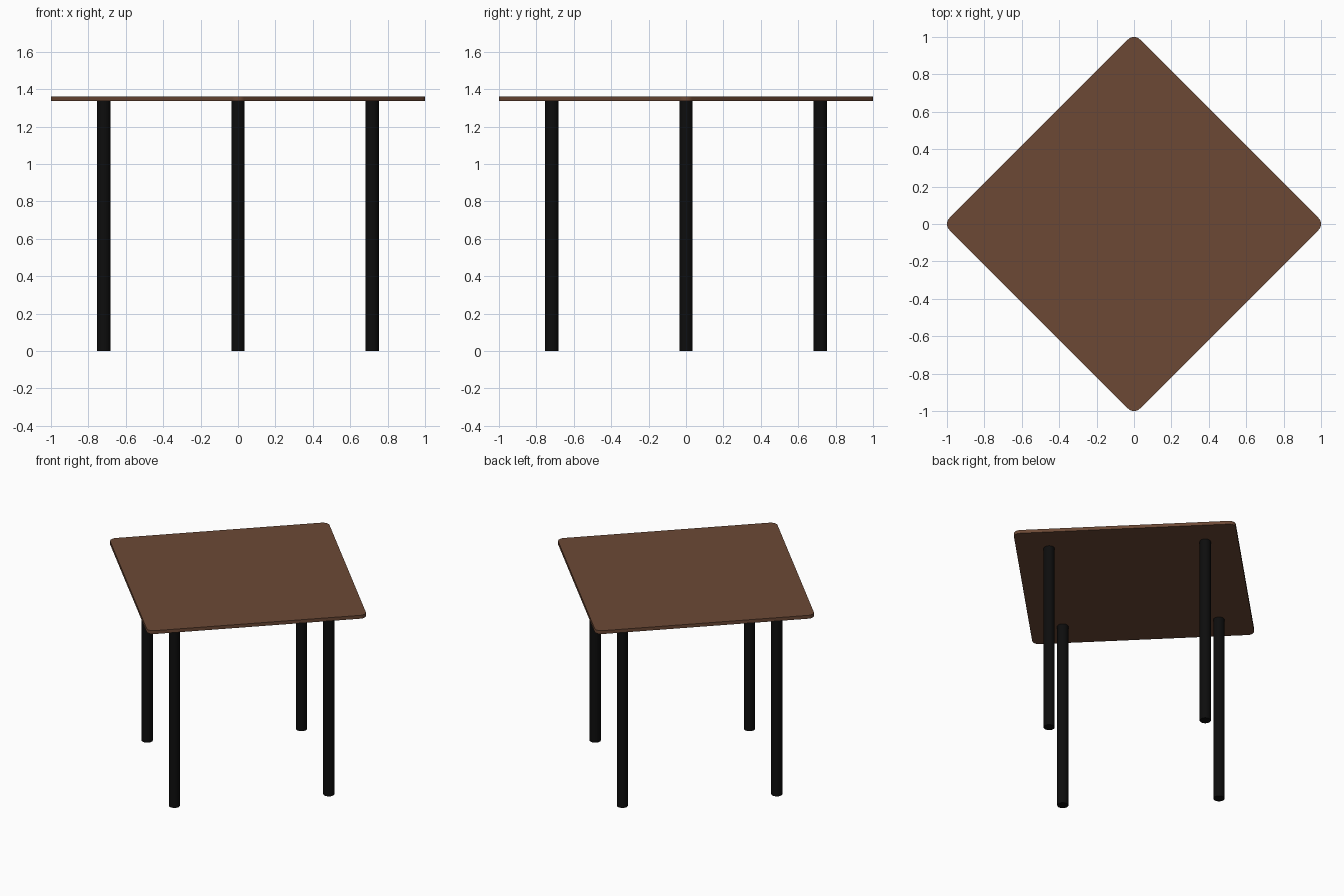
import bpy, bmesh, math

if "Cube" in bpy.data.objects:
    bpy.data.objects.remove(bpy.data.objects["Cube"])

def material(name, rgb):
    m = bpy.data.materials.new(name)
    m.diffuse_color = (*rgb, 1)
    m.use_nodes = True
    m.node_tree.nodes["Principled BSDF"].inputs["Base Color"].default_value = m.diffuse_color
    return m

wood = material("brown wood", (0.15, 0.066, 0.036))
black = material("black metal", (0.004, 0.004, 0.004))

TOP, UNDER = 1.36, 1.336
R_CORNER, R_LEG, LEG_POS = 0.045, 0.036, 0.717

def finish(ob, mat):
    ob.data.materials.append(mat)
    bpy.ops.object.select_all(action='DESELECT')
    ob.select_set(True)
    bpy.context.view_layer.objects.active = ob
    bpy.ops.object.shade_smooth_by_angle(angle=math.radians(35))

# Tabletop: square turned 45 degrees, with rounded corners
bm = bmesh.new()
ring = []
for k in range(4):
    a = k * math.pi / 2
    for i in range(9):
        t = a - math.pi / 4 + i * math.pi / 16
        ring.append(bm.verts.new((
            (1 - R_CORNER) * math.cos(a) + R_CORNER * math.cos(t),
            (1 - R_CORNER) * math.sin(a) + R_CORNER * math.sin(t), UNDER)))
base = bm.faces.new(ring)
ext = bmesh.ops.extrude_face_region(bm, geom=[base], use_keep_orig=True)
for v in ext["geom"]:
    if isinstance(v, bmesh.types.BMVert):
        v.co.z = TOP
bmesh.ops.recalc_face_normals(bm, faces=bm.faces)
me = bpy.data.meshes.new("tabletop")
bm.to_mesh(me)
bm.free()
top = bpy.data.objects.new("tabletop", me)
bpy.context.collection.objects.link(top)
finish(top, wood)

# Four round legs, one towards each corner
for k, name in enumerate(("right", "back", "left", "front")):
    a = k * math.pi / 2
    bpy.ops.mesh.primitive_cylinder_add(
        vertices=32, radius=R_LEG, depth=UNDER,
        location=(LEG_POS * math.cos(a), LEG_POS * math.sin(a), UNDER / 2))
    leg = bpy.context.object
    leg.name = name + "_leg"
    finish(leg, black)
